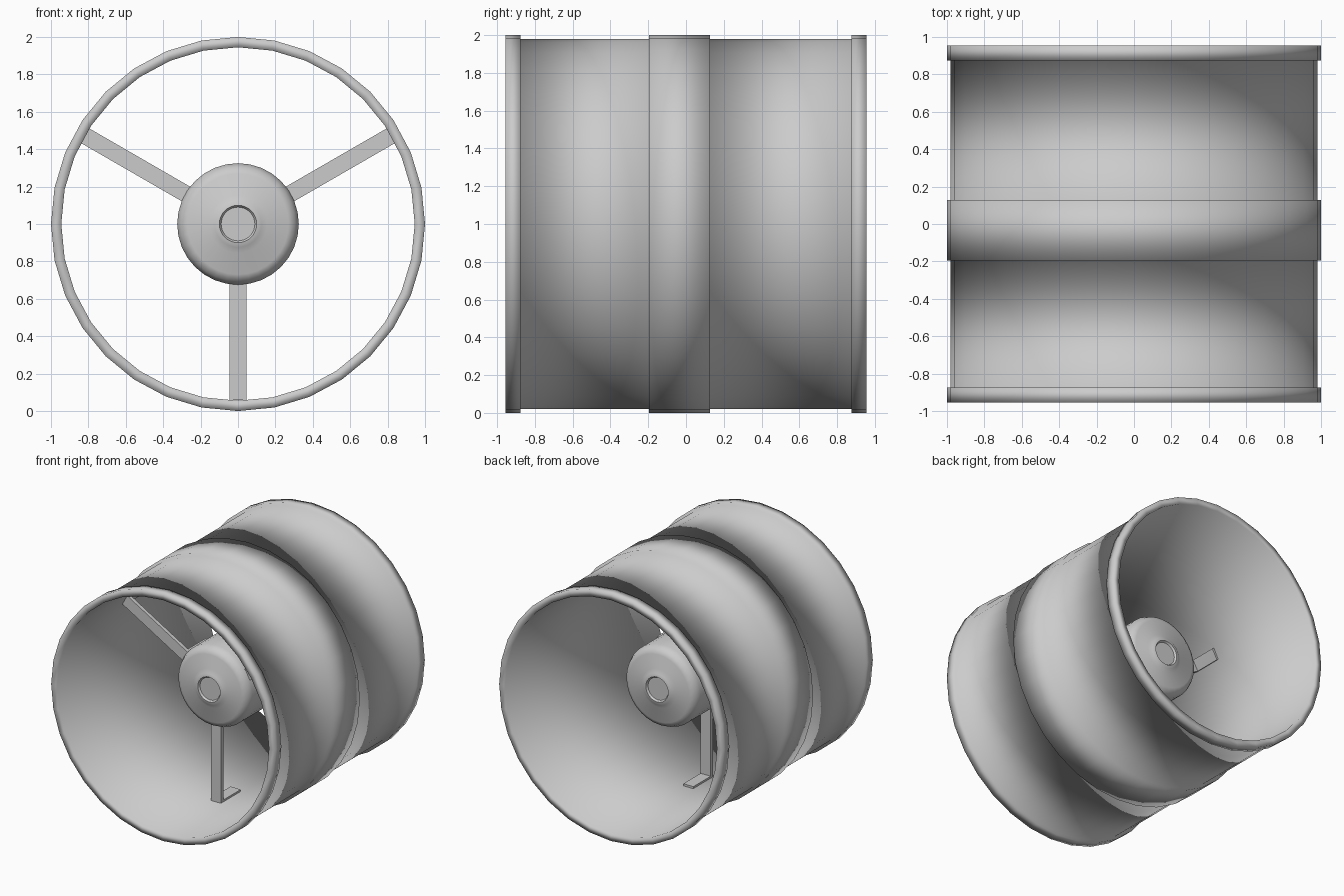
import bpy, bmesh, math
from mathutils import Matrix

if "Cube" in bpy.data.objects:
    bpy.data.objects.remove(bpy.data.objects["Cube"])


def finish(name, bm):
    bmesh.ops.recalc_face_normals(bm, faces=bm.faces)
    mesh = bpy.data.meshes.new(name)
    bm.to_mesh(mesh)
    bm.free()
    obj = bpy.data.objects.new(name, mesh)
    bpy.context.collection.objects.link(obj)
    return obj


def lathe(name, profile, sides, closed=False):
    """Revolve (radius, y) points about the horizontal axis at z = 1."""
    bm = bmesh.new()
    rings = []
    for r, y in profile:
        ring = []
        for i in range(sides):
            a = 2 * math.pi * i / sides
            ring.append(bm.verts.new((r * math.cos(a), y, 1 + r * math.sin(a))))
        rings.append(ring)
    pairs = list(zip(rings, rings[1:]))
    if closed:
        pairs.append((rings[-1], rings[0]))
    for a, b in pairs:
        for i in range(sides):
            j = (i + 1) % sides
            bm.faces.new((a[i], a[j], b[j], b[i]))
    if not closed:
        bm.faces.new(rings[0])
        bm.faces.new(rings[-1])
    return finish(name, bm)


# Duct shell: end lips and a raised centre band, smooth across the steps
shell = [(.945, -.955), (1, -.955), (1, -.875), (.98, -.875), (.98, -.195), (1, -.195),
         (1, .127), (.98, .127), (.98, .875), (1, .875), (1, .955), (.945, .955)]
duct = lathe("duct_shell", shell, 32, closed=True)
duct.data.polygons.foreach_set("use_smooth", [True] * len(duct.data.polygons))

# Motor hub, the same at both ends
half = [(.09, -.355), (.10, -.37), (.125, -.365), (.155, -.345), (.27, -.345),
        (.305, -.325), (.325, -.28)]
hub = lathe("motor_hub", half + [(r, -y) for r, y in reversed(half)], 32)
bpy.context.view_layer.objects.active = hub
hub.select_set(True)
bpy.ops.object.shade_smooth_by_angle(angle=math.radians(40))


# Three brackets: a strut with a mounting foot at each end
def bracket(name, angle):
    bm = bmesh.new()
    # (r start, r end, y start, y end)
    for r0, r1, y0, y1 in [(.318, .942, -.28, -.25), (.318, .34, -.25, -.03),
                           (.925, .942, -.25, -.03)]:
        m = (Matrix.Translation((0, 0, 1)) @ Matrix.Rotation(-angle, 4, 'Y')
             @ Matrix.Translation(((r0 + r1) / 2, (y0 + y1) / 2, 0))
             @ Matrix.Diagonal((r1 - r0, y1 - y0, .09, 1)))
        bmesh.ops.create_cube(bm, size=1, matrix=m)
    finish(name, bm)


for name, deg in [("right_bracket", 30), ("left_bracket", 150), ("bottom_bracket", 270)]:
    bracket(name, math.radians(deg))
